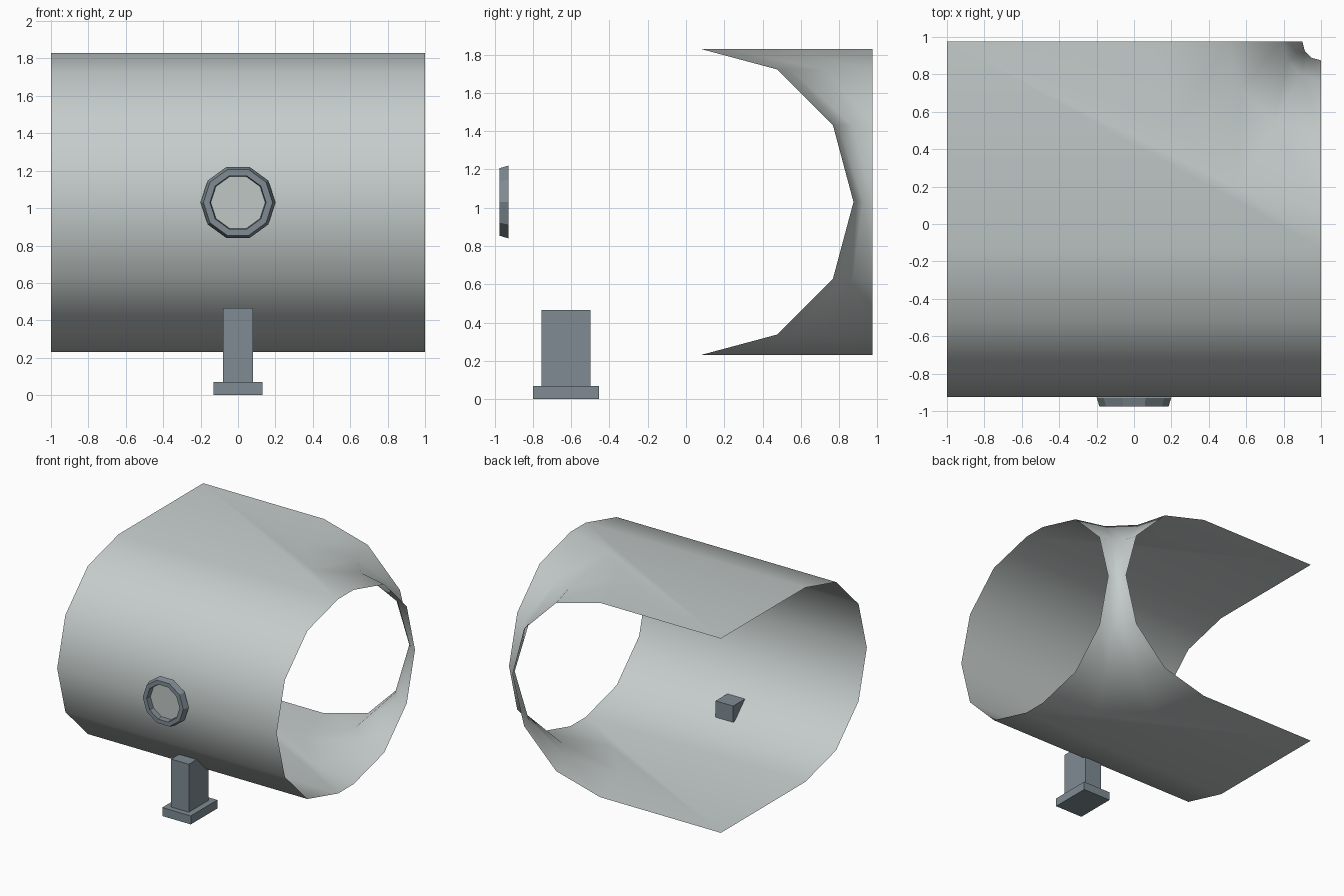
import bpy, bmesh
from math import sin, cos, pi, radians

cube = bpy.data.objects.get("Cube")
if cube:
    bpy.data.objects.remove(cube, do_unlink=True)


def material(name, rgb):
    m = bpy.data.materials.new(name)
    m.use_nodes = True
    m.diffuse_color = (*rgb, 1)
    m.node_tree.nodes["Principled BSDF"].inputs["Base Color"].default_value = (*rgb, 1)
    return m


PALE = material("pale_grey", (0.56, 0.61, 0.60))
BLUE = material("blue_grey", (0.21, 0.26, 0.29))
PANE = material("pane_grey", (0.53, 0.57, 0.56))


def finish(bm, name, mat, smooth=False):
    mesh = bpy.data.meshes.new(name)
    for f in bm.faces:
        f.smooth = smooth
    bm.to_mesh(mesh)
    bm.free()
    mesh.materials.append(mat)
    obj = bpy.data.objects.new(name, mesh)
    bpy.context.collection.objects.link(obj)
    return obj


def bridge(bm, a, b, closed=False):
    n = len(a)
    for i in range(n if closed else n - 1):
        j = (i + 1) % n
        bm.faces.new((a[i], a[j], b[j], b[i]))


def box(name, x, y, z, mat):
    bm = bmesh.new()
    bmesh.ops.create_cube(bm, size=1)
    for v in bm.verts:
        v.co = [lo + (c + 0.5) * (hi - lo) for c, (lo, hi) in zip(v.co, (x, y, z))]
    return finish(bm, name, mat)


# Thin tunnel shell: rounded front wall, flat roof and floor, flared inner corner
MID, R, BACK, FRONT_AXIS = 1.03, 0.8, 0.975, -0.125
bm = bmesh.new()
wall, corner = [], []
for i in range(7):
    a = pi / 2 - i * pi / 6
    z, bulge = MID + R * sin(a), R * cos(a)
    wall.append([bm.verts.new((x, FRONT_AXIS - bulge, z)) for x in (-1, 1)])
    flare = 0.9 - bulge
    corner.append([bm.verts.new((1 - flare * sin(t), BACK - flare * cos(t), z))
                   for t in (radians(30 * k) for k in range(4))])
for rows in (wall, corner):
    for a, b in zip(rows, rows[1:]):
        bridge(bm, a, b)
for i in (0, 6):
    end = bm.verts.new((-1, BACK, MID + (R if i == 0 else -R)))
    bm.faces.new([wall[i][0], wall[i][1], *corner[i], end])
bmesh.ops.recalc_face_normals(bm, faces=bm.faces)
if sum(f.normal.z * (f.calc_center_median().z - MID) for f in bm.faces) < 0:
    bmesh.ops.reverse_faces(bm, faces=bm.faces)
finish(bm, "tunnel_shell", PALE, smooth=True)


# Ten-sided porthole frame with a recessed pane
def ring_loop(bm, r, y):
    return [bm.verts.new((r * cos(k * pi / 5), y, MID + r * sin(k * pi / 5))) for k in range(10)]


bm = bmesh.new()
loops = [ring_loop(bm, r, y) for r, y in
         ((0.2, -0.927), (0.185, -0.975), (0.15, -0.975), (0.145, -0.927))]
for i in range(4):
    bridge(bm, loops[i], loops[(i + 1) % 4], closed=True)
bmesh.ops.recalc_face_normals(bm, faces=bm.faces)
finish(bm, "porthole_frame", BLUE)

bm = bmesh.new()
bm.faces.new(ring_loop(bm, 0.148, -0.932))
finish(bm, "porthole_pane", PANE)

# Support leg and foot
box("support_leg", (-0.08, 0.08), (-0.755, -0.5), (0.07, 0.465), BLUE)
box("support_foot", (-0.13, 0.13), (-0.8, -0.455), (0, 0.07), BLUE)
